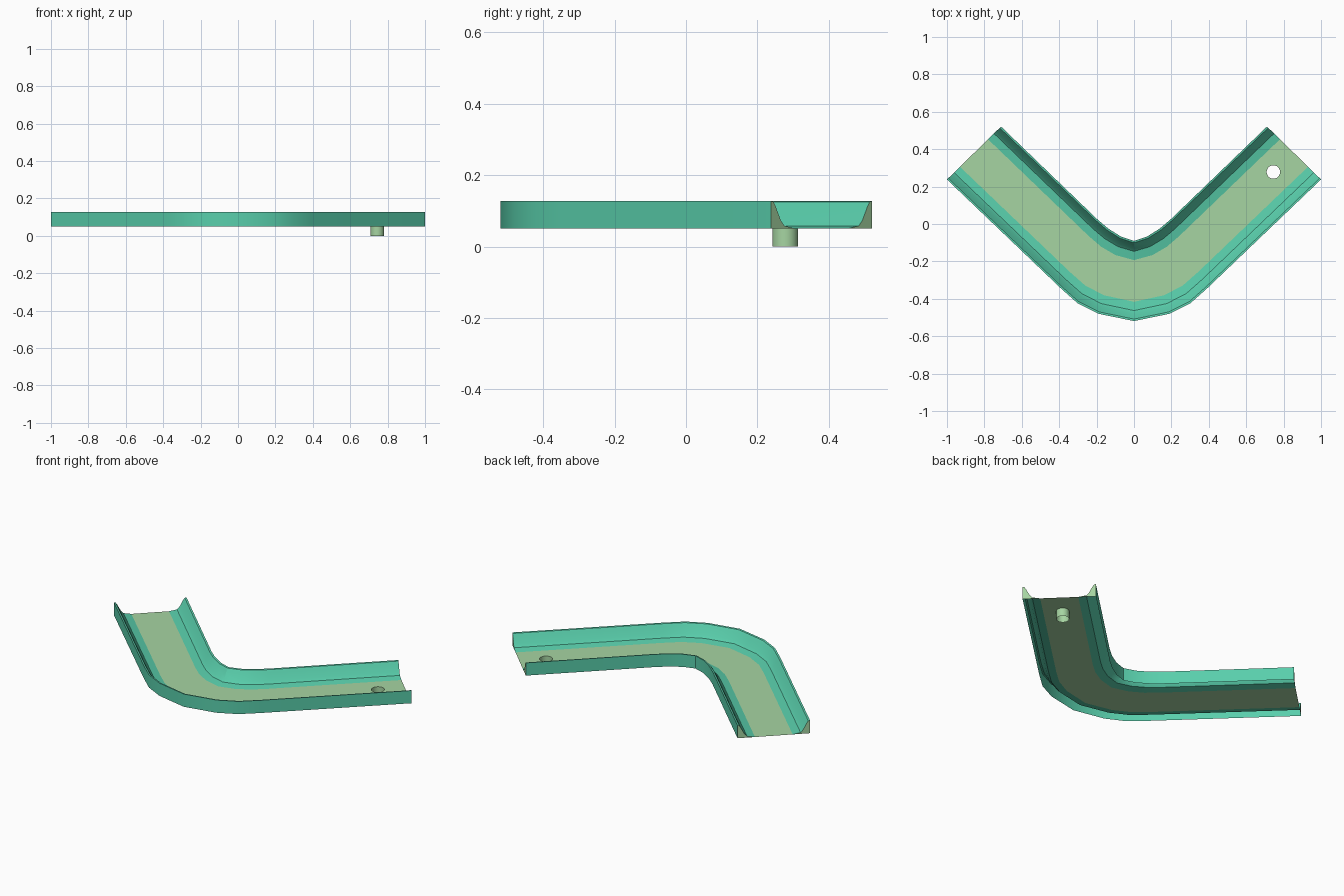
import bpy, bmesh, math
from mathutils import Vector

if "Cube" in bpy.data.objects:
    bpy.data.objects.remove(bpy.data.objects["Cube"])

def material(name, rgb):
    m = bpy.data.materials.new(name)
    m.diffuse_color = (*rgb, 1)
    m.use_nodes = True
    m.node_tree.nodes["Principled BSDF"].inputs["Base Color"].default_value = m.diffuse_color
    return m

TEAL = material("teal", (0.10, 0.62, 0.41))
PALE = material("pale_green", (0.38, 0.66, 0.36))

# Half of the bend: (inner edge, outer edge) at each station, then mirrored
half = [((0, -.09), (0, -.519)), ((.07, -.067), (.19, -.48)),
        ((.137, -.025), (.30, -.425)), ((.195, .024), (.39, -.345)),
        ((.711, .521), (1.0, .238))]
flip = lambda p: (-p[0], p[1])
stations = [(flip(a), flip(b)) for a, b in half[:0:-1]] + half

FLOOR_Z, WIDTH = .05, .404
# Wall section: distance in from the outside edge, height
section = [(0, FLOOR_Z), (0, .127), (.010, .125), (.018, .113),
           (.039, .073), (.053, .058), (.097, FLOOR_Z)]
PEG, PEG_R, SIDES = (.745, .278), .036, 24

def across(station, d, z, side):
    a, b = Vector(station[side]), Vector(station[1 - side])
    p = a.lerp(b, d / WIDTH)
    return (p.x, p.y, z)

def finish(bm, name, mats):
    mesh = bpy.data.meshes.new(name)
    bm.to_mesh(mesh)
    bm.free()
    ob = bpy.data.objects.new(name, mesh)
    bpy.context.collection.objects.link(ob)
    for m in mats:
        mesh.materials.append(m)
    bpy.ops.object.select_all(action='DESELECT')
    ob.select_set(True)
    bpy.context.view_layer.objects.active = ob
    bpy.ops.object.shade_smooth_by_angle(angle=math.radians(28))
    return ob

# Side walls: hollow below, pale caps on the ends
for side, name in ((0, "inner_wall"), (1, "outer_wall")):
    bm = bmesh.new()
    rings = [[bm.verts.new(across(s, d, z, side)) for d, z in section]
             for s in stations]
    for r, q in zip(rings, rings[1:]):
        for i in range(len(section) - 1):
            bm.faces.new((r[i], r[i + 1], q[i + 1], q[i]))
    for r in (rings[0], rings[-1]):
        bm.faces.new(r).material_index = 1
    bmesh.ops.recalc_face_normals(bm, faces=bm.faces[:])
    finish(bm, name, (TEAL, PALE))

def circle(bm, z):
    return [bm.verts.new((PEG[0] + PEG_R * math.cos(math.tau * i / SIDES),
                          PEG[1] + PEG_R * math.sin(math.tau * i / SIDES), z))
            for i in range(SIDES)]

# Floor sheet with a round hole over the peg
bm = bmesh.new()
d = section[-1][0]
outline = [bm.verts.new(across(s, d, FLOOR_Z, 0)) for s in stations]
outline += [bm.verts.new(across(s, d, FLOOR_Z, 1)) for s in reversed(stations)]
edges = []
for loop in (outline, circle(bm, FLOOR_Z)):
    edges += [bm.edges.new((loop[i - 1], loop[i])) for i in range(len(loop))]
bmesh.ops.triangle_fill(bm, edges=edges, use_beauty=True, normal=(0, 0, 1))
for f in bm.faces:
    f.normal_update()
    if f.normal.z < 0:
        f.normal_flip()
finish(bm, "floor", (PALE,))

# Open tubular peg under the floor
bm = bmesh.new()
low, high = circle(bm, 0), circle(bm, FLOOR_Z)
for i in range(SIDES):
    bm.faces.new((low[i - 1], low[i], high[i], high[i - 1]))
finish(bm, "peg_tube", (PALE,))
